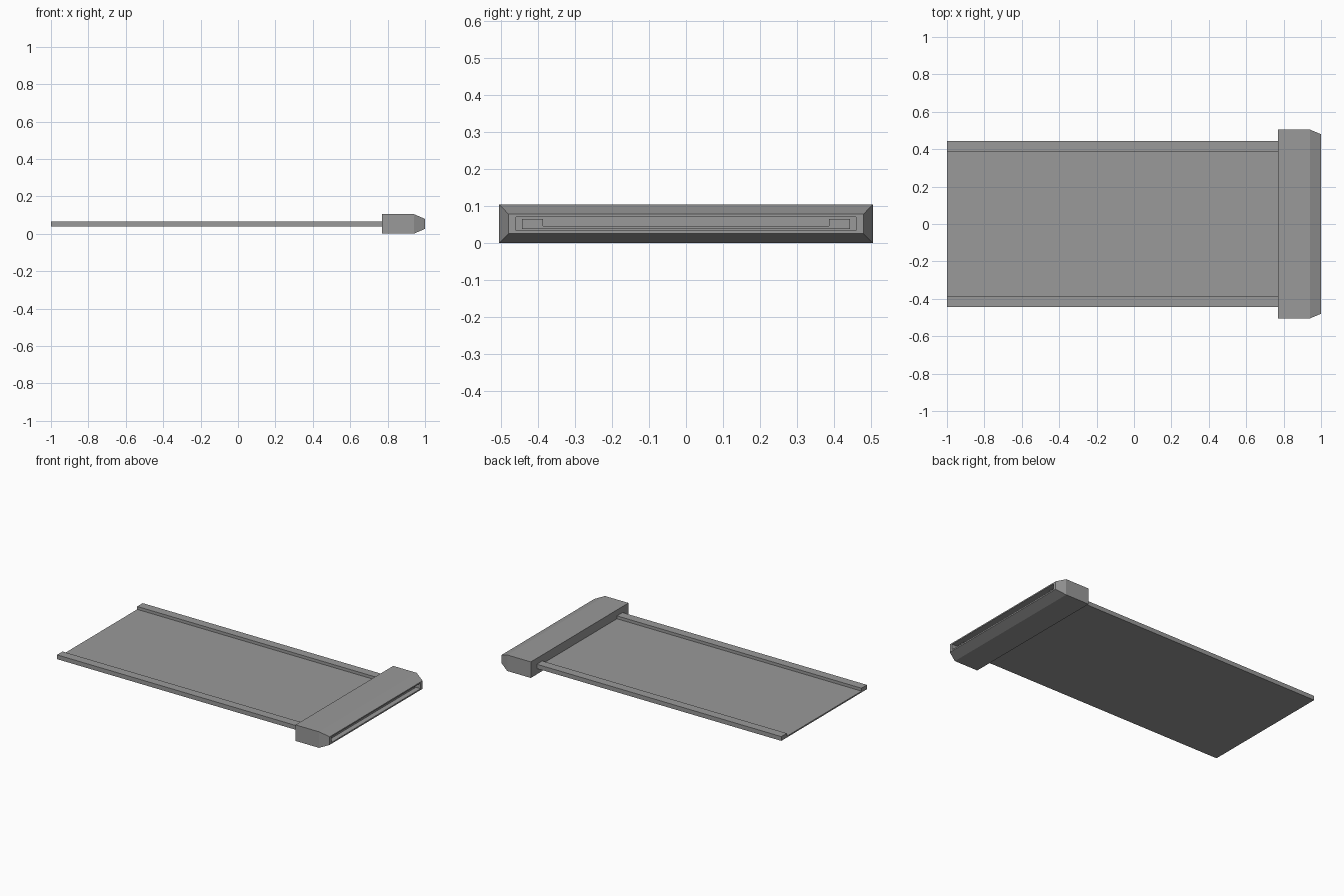
import bpy, bmesh

cube = bpy.data.objects.get("Cube")
if cube:
    bpy.data.objects.remove(cube, do_unlink=True)

grey = bpy.data.materials.new("mid grey")
grey.use_nodes = True
colour = (0.32, 0.32, 0.32, 1)
grey.diffuse_color = colour
grey.node_tree.nodes["Principled BSDF"].inputs["Base Color"].default_value = colour


def loft(name, sections):
    """Skin matching (x, [(y, z), ...]) sections and cap both ends."""
    bm = bmesh.new()
    rings = [[bm.verts.new((x, y, z)) for y, z in ring] for x, ring in sections]
    for a, b in zip(rings, rings[1:]):
        for i in range(len(a)):
            j = (i + 1) % len(a)
            bm.faces.new((a[i], a[j], b[j], b[i]))
    bm.faces.new(rings[0])
    bm.faces.new(rings[-1])
    bmesh.ops.recalc_face_normals(bm, faces=bm.faces)
    mesh = bpy.data.meshes.new(name)
    bm.to_mesh(mesh)
    bm.free()
    mesh.materials.append(grey)
    obj = bpy.data.objects.new(name, mesh)
    bpy.context.collection.objects.link(obj)
    return obj


def rect(half_width, low, high):
    return [(-half_width, low), (half_width, low), (half_width, high), (-half_width, high)]


# End block: tapered nose with a shallow slot sunk into its outer face
loft("end_block", [
    (0.77, rect(0.505, 0, 0.105)),
    (0.94, rect(0.505, 0, 0.105)),
    (1.0, rect(0.48, 0.026, 0.079)),
    (1.0, rect(0.459, 0.035, 0.071)),
    (0.9, rect(0.459, 0.035, 0.071)),
])

# Sliding tray: flat floor with a raised rail along each side
half = [(0.443, 0.038), (0.443, 0.066), (0.386, 0.066), (0.386, 0.047)]
profile = half + [(-y, z) for y, z in reversed(half)]
loft("tray", [(-1.0, profile), (0.77, profile)])
loft("tray_end", [(0.9, profile), (0.97, profile)])
